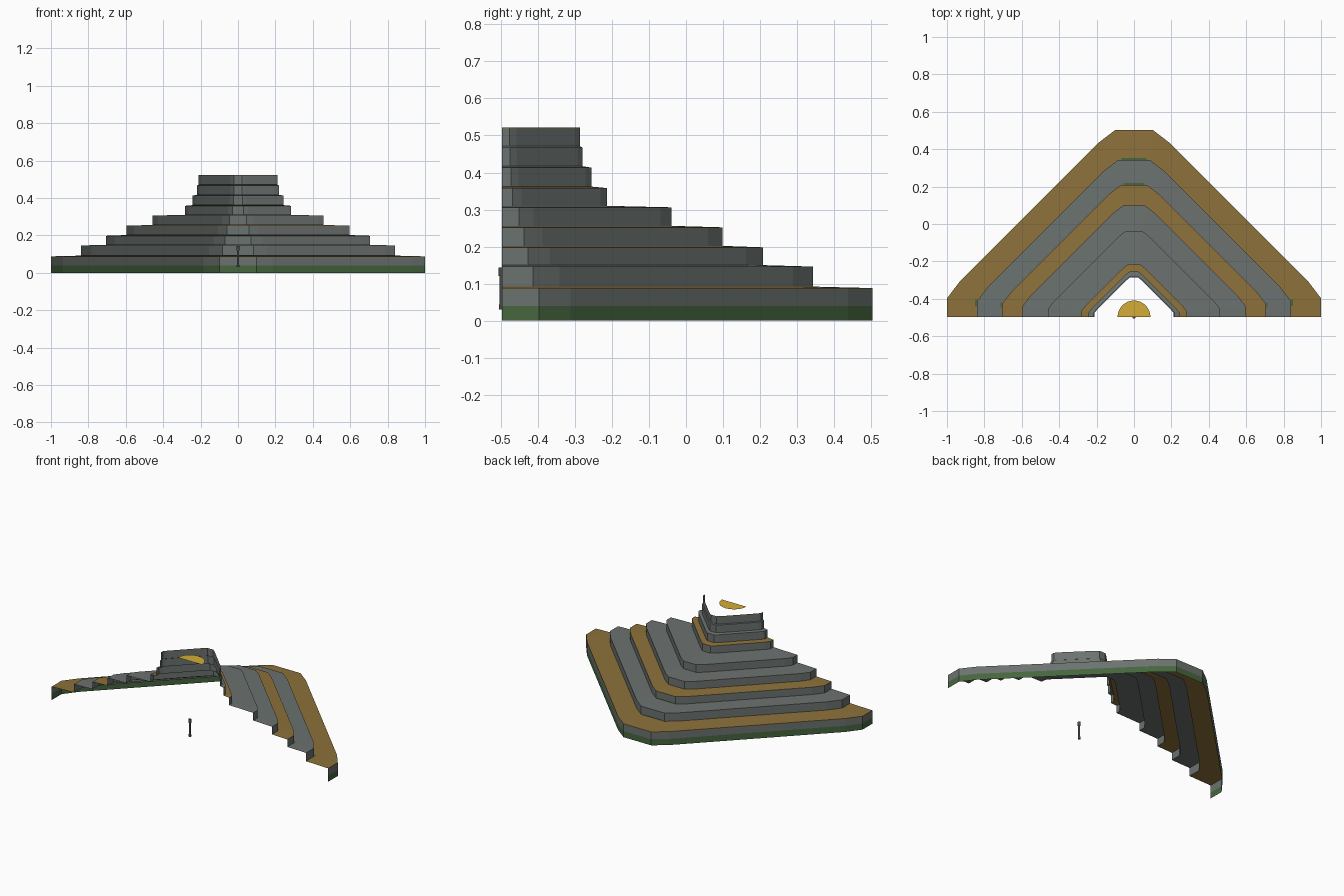
import bpy
import bmesh
import math

cube = bpy.data.objects.get("Cube")
if cube:
    bpy.data.objects.remove(cube, do_unlink=True)

FRONT = -0.497  # the open cut plane


def material(name, r, g, b):
    lin = [(c / 255 / 12.92) if c < 11 else ((c / 255 + 0.055) / 1.055) ** 2.4 for c in (r, g, b)]
    m = bpy.data.materials.new(name)
    m.use_nodes = True
    m.diffuse_color = (*lin, 1)
    m.node_tree.nodes["Principled BSDF"].inputs["Base Color"].default_value = (*lin, 1)
    return m


STONE = material("grey stone", 107, 114, 112)
OCHRE = material("ochre path", 141, 113, 58)
MOSS = material("moss green", 70, 102, 62)
GOLD = material("bright gold", 212, 172, 55)
DARK = material("dark metal", 74, 76, 76)

# Half outline of a diamond with clipped corners, for radius 1
half = [(1, 0), (1, 0.1), (0.935, 0.185), (0.185, 0.935), (0.1, 1)]
OUTLINE = half + [(-x, y) for x, y in reversed(half)]


def finish(name, bm, mat):
    me = bpy.data.meshes.new(name)
    bm.to_mesh(me)
    bm.free()
    me.materials.append(mat)
    ob = bpy.data.objects.new(name, me)
    bpy.context.collection.objects.link(ob)
    return ob


def band(name, lower, upper, mat, outline=OUTLINE):
    """Open strip between two scaled outlines, each given as (radius, height)."""
    bm = bmesh.new()
    rows = [[bm.verts.new((x * r, y * r + FRONT, z)) for x, y in outline] for r, z in (lower, upper)]
    for i in range(len(outline) - 1):
        bm.faces.new((rows[0][i], rows[0][i + 1], rows[1][i + 1], rows[1][i]))
    return finish(name, bm, mat)


# Terraces: radius, wall top height, tread material
tiers = [(1.0, 0.088, OCHRE), (0.84, 0.146, STONE), (0.705, 0.198, OCHRE),
         (0.595, 0.252, STONE), (0.458, 0.306, STONE), (0.284, 0.358, OCHRE),
         (0.242, 0.413, STONE), (0.218, 0.467, STONE), (0.211, 0.522, None)]
TRIMMED = (0, 3, 8)

base = 0.04
band("mossy_foot", (1, 0), (1, base), MOSS)
for i, (r, top, tread) in enumerate(tiers):
    edge = top - 0.003 if i in TRIMMED else top
    band(f"terrace_wall_{i + 1}", (r, base), (r, edge), STONE)
    if edge < top:
        band(f"wall_trim_{i + 1}", (r, edge), (r, top), OCHRE)
    if tread:
        base = top + 0.004
        band(f"terrace_tread_{i + 1}", (r, top), (tiers[i + 1][0], base), tread)

# Small moss tufts lying at the clipped corners of two terraces
corners = {"back": [(0.08, 1), (-0.08, 1)], "left": [(1, 0.07), (1, 0.11)], "right": [(-1, 0.11), (-1, 0.07)]}
for i in (1, 2):
    r, z = tiers[i][0], tiers[i - 1][1] + 0.006
    for side, line in corners.items():
        band(f"moss_tuft_{side}_{i}", (r + 0.01, z), (r, z), MOSS, line)

# Half disc floating at the summit
bm = bmesh.new()
bm.faces.new([bm.verts.new((0.088 * math.cos(a), FRONT + 0.088 * math.sin(a), 0.522))
              for a in (math.pi * k / 16 for k in range(17))])
finish("summit_half_disc", bm, GOLD)

# Slim post with a cap at each end
for name, radius, z0, z1 in (("post_shaft", 0.006, 0.04, 0.125),
                             ("post_top_cap", 0.009, 0.12, 0.143),
                             ("post_foot_cap", 0.008, 0.03, 0.043)):
    bpy.ops.mesh.primitive_cylinder_add(vertices=12, radius=radius, depth=z1 - z0,
                                        location=(0, FRONT, (z0 + z1) / 2))
    ob = bpy.context.object
    ob.name = name
    ob.data.materials.append(DARK)
